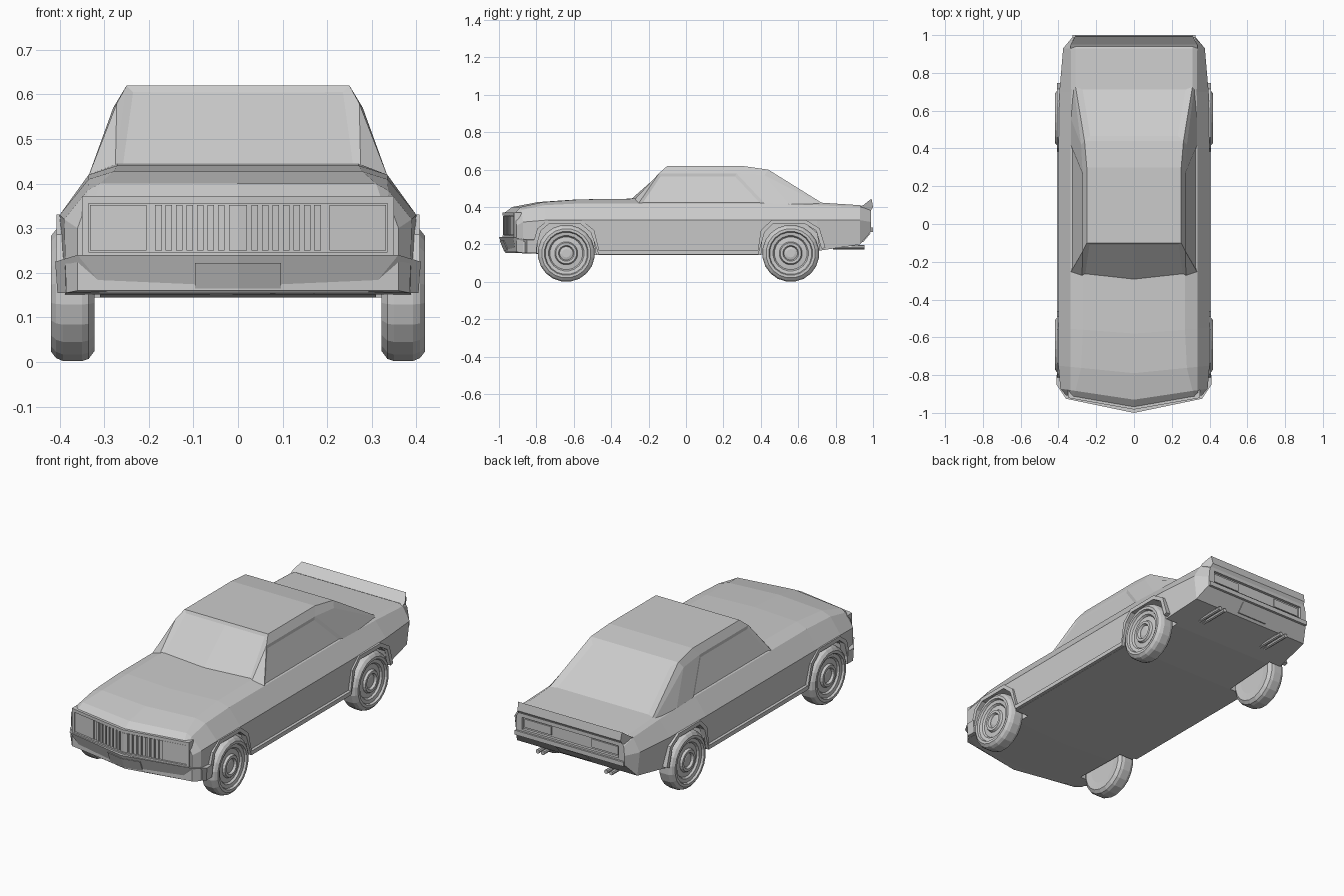
import bpy, bmesh, math
from mathutils import Vector, Matrix

cube = bpy.data.objects.get("Cube")
if cube:
    bpy.data.objects.remove(cube, do_unlink=True)

grey = bpy.data.materials.new("plain_grey")
grey.use_nodes = True
grey.diffuse_color = (0.6, 0.6, 0.6, 1)
grey.node_tree.nodes["Principled BSDF"].inputs["Base Color"].default_value = (0.6, 0.6, 0.6, 1)


def mirror(bm):
    """Copy the left half to the right and weld the centre line."""
    flat = [f for f in bm.faces if all(abs(v.co.x) < 1e-4 for v in f.verts)]
    bmesh.ops.delete(bm, geom=flat, context='FACES_ONLY')
    copy = bmesh.ops.duplicate(bm, geom=bm.verts[:] + bm.edges[:] + bm.faces[:])["geom"]
    for item in copy:
        if isinstance(item, bmesh.types.BMVert):
            item.co.x *= -1
    bmesh.ops.reverse_faces(bm, faces=[f for f in copy if isinstance(f, bmesh.types.BMFace)])
    middle = [v for v in bm.verts if abs(v.co.x) < 1e-4]
    bmesh.ops.remove_doubles(bm, verts=middle, dist=1e-4)


def finish(name, bm):
    bmesh.ops.recalc_face_normals(bm, faces=bm.faces[:])
    mesh = bpy.data.meshes.new(name)
    bm.to_mesh(mesh)
    bm.free()
    mesh.materials.append(grey)
    obj = bpy.data.objects.new(name, mesh)
    bpy.context.scene.collection.objects.link(obj)
    return obj


def solid(bm, a, b):
    """Prism between two outlines with equal point counts."""
    va, vb = [bm.verts.new(p) for p in a], [bm.verts.new(p) for p in b]
    bm.faces.new(va)
    bm.faces.new(vb[::-1])
    for i in range(len(va)):
        j = (i + 1) % len(va)
        bm.faces.new((va[i], vb[i], vb[j], va[j]))


def side_prism(bm, outline, x0, x1):
    solid(bm, [(x0, y, z) for y, z in outline], [(x1, y, z) for y, z in outline])


def bar(bm, x0, x1, z0, z1, surface, back, front):
    """Block that follows a surface y = surface(x, z)."""
    corners = [(x0, z0), (x1, z0), (x1, z1), (x0, z1)]
    solid(bm, [(x, surface(x, z) + back, z) for x, z in corners],
          [(x, surface(x, z) + front, z) for x, z in corners])


# Body shell: y, nose sweep, floor z, sill x, crease x z, shoulder x z, top edge x z
stations = [
    (-.90, .07, .16, .36, .36, .30, .34, .355, .32, .37),
    (-.87, .06, .155, .385, .39, .32, .337, .385, .31, .40),
    (-.75, .04, .15, .39, .40, .33, .335, .41, .28, .427),
    (-.55, .03, .145, .39, .40, .33, .335, .42, .27, .441),
    (-.25, .03, .145, .39, .40, .33, .335, .42, .27, .445),
    (.40, 0, .145, .39, .40, .33, .335, .42, .27, .445),
    (.70, 0, .165, .385, .395, .33, .332, .41, .31, .425),
    (.93, 0, .20, .36, .375, .33, .335, .40, .31, .41),
    (.99, 0, .27, .325, .325, .32, .32, .37, .31, .385),
]
bm = bmesh.new()
rings = []
for y, sweep, zb, xr, xc, zc, xs, zs, xh, zh in stations:
    half = [(0, zb), (xr, zb), (xc, zc), (xs, zs), (xh, zh), (0, zh)]
    loop = half + [(-x, z) for x, z in half[-2:0:-1]]
    rings.append([bm.verts.new((x, y - sweep * (1 - abs(x) / .4), z)) for x, z in loop])
for r, s in zip(rings, rings[1:]):
    for i in range(len(r)):
        j = (i + 1) % len(r)
        bm.faces.new((r[i], r[j], s[j], s[i]))
for r in (rings[0], rings[-1]):
    bm.faces.new(r[:6])
    bm.faces.new(r[5:] + r[:1])
body = finish("body", bm)

# Wheel wells and tail panel recess cut from the body
axles = {"front_wheels": -.64, "rear_wheels": .56}
bm = bmesh.new()
for y in axles.values():
    well = [(-.165, .05), (-.15, .26), (-.10, .31), (.08, .31), (.14, .26), (.175, .05)]
    side_prism(bm, [(y + dy, z) for dy, z in well], .31, .6)
mirror(bm)
solid(bm, [(-.29, .975, .30), (.29, .975, .30), (.29, .975, .365), (-.29, .975, .365)],
      [(-.29, 1.1, .30), (.29, 1.1, .30), (.29, 1.1, .365), (-.29, 1.1, .365)])
cutter = finish("recess_cutter", bm)
cutter.hide_render = True
cut = body.modifiers.new("recesses", 'BOOLEAN')
cut.operation, cut.solver, cut.object = 'DIFFERENCE', 'EXACT', cutter
bpy.context.view_layer.objects.active = body
bpy.ops.object.modifier_apply(modifier=cut.name)
bpy.data.objects.remove(cutter, do_unlink=True)

# Cabin: columns of belt, window top and roof edge, with inset windows
columns = [
    ((.338, -.26, .41), (.272, -.145, .58), (.25, -.10, .62)),
    ((.338, .43, .41), (.272, .27, .58), (.25, .30, .62)),
    ((.335, .56, .41), (.28, .42, .57), (.262, .44, .60)),
    ((.33, .73, .40), (.32, .73, .412), (.31, .73, .42)),
]
bm = bmesh.new()
cols = [[bm.verts.new(p) for p in c + ((0, c[2][1], c[2][2]),)] for c in columns]
for c, d in zip(cols, cols[1:]):
    for i in range(3):
        bm.faces.new((c[i], d[i], d[i + 1], c[i + 1]))
corner, centre = bm.verts.new((.275, -.275, .44)), bm.verts.new((0, -.305, .44))
belt, mid, top, ridge = cols[0]
bm.faces.new((centre, corner, top, ridge))
bm.faces.new((corner, belt, mid))
bm.faces.new((corner, mid, top))
mirror(bm)
bmesh.ops.recalc_face_normals(bm, faces=bm.faces[:])
quads = [(f, f.normal.copy(), f.calc_center_median()) for f in bm.faces if len(f.verts) == 4]
windscreen = [f for f, n, c in quads if n.y < -.5]
rear_glass = [f for f, n, c in quads if n.y > .3 and abs(n.x) < .2 and c.y > .5]
side_glass = [f for f, n, c in quads if abs(n.x) > .7 and c.y < .25 and c.z < .54]
for glass, rim in ((windscreen, .016), (rear_glass, .035), (side_glass, .016)):
    bmesh.ops.inset_region(bm, faces=glass, thickness=rim, depth=-.006, use_even_offset=True)
finish("cabin", bm)


# Grille, lamp panels and surround on the swept nose
def nose(x, z):
    return -.97 + .175 * x


bm = bmesh.new()
bar(bm, 0, .34, .355, .372, nose, .03, -.012)
bar(bm, 0, .34, .235, .247, nose, .03, -.012)
bar(bm, .335, .35, .235, .372, nose, .03, -.010)
finish_parts = [("nose_surround", bm)]
bm = bmesh.new()
bar(bm, 0, .02, .25, .352, nose, .01, -.008)
for i in range(7):
    x = .030 + i * .0235
    bar(bm, x, x + .015, .25, .352, nose, .01, -.008)
finish_parts.append(("grille_bars", bm))
bm = bmesh.new()
bar(bm, .205, .332, .25, .352, nose, .01, -.007)
finish_parts.append(("headlamp_panels", bm))

# Front bumper and number plate
bm = bmesh.new()
plan_top = [(0, -1), (.36, -.925), (.41, -.85), (.41, -.80), (0, -.80)]
plan_low = [(0, -.965), (.29, -.91), (.405, -.85), (.405, -.80), (0, -.80)]
solid(bm, [(x, y, .155) for x, y in plan_low],
      [(x, y, .24 if x < .4 else .225) for x, y in plan_top])
finish_parts.append(("front_bumper", bm))
bm = bmesh.new()
bar(bm, 0, .097, .165, .222, lambda x, z: -.965 - .41 * (z - .155) + .2 * x, .01, -.004)
finish_parts.append(("front_plate", bm))

# Tail: spoiler, lamps, bumper, plate and exhausts
bm = bmesh.new()
lip = [(.92, .395), (.95, .412), (.992, .445), (1, .40), (.985, .375)]
solid(bm, [(0, y, z) for y, z in lip], [(.335 - max(0, y - .95) * .55, y, z) for y, z in lip])
finish_parts.append(("spoiler", bm))
bm = bmesh.new()
bar(bm, .12, .28, .31, .355, lambda x, z: .975, -.005, .006)
finish_parts.append(("tail_lamps", bm))
bm = bmesh.new()
bar(bm, 0, .325, .266, .29, lambda x, z: 1, -.04, 0)
finish_parts.append(("rear_bumper", bm))
bm = bmesh.new()
bar(bm, 0, .09, .212, .258, lambda x, z: .93 + (z - .20) * .857, -.01, .006)
finish_parts.append(("rear_plate", bm))
bm = bmesh.new()
for x in (.19, .22):
    place = Matrix.Translation((x, .87, .185)) @ Matrix.Rotation(math.pi / 2, 4, 'X')
    bmesh.ops.create_cone(bm, cap_ends=True, segments=8, radius1=.011, radius2=.011,
                          depth=.17, matrix=place)
finish_parts.append(("exhaust_pipes", bm))

# Arch lips joined by the sill strip
path = [Vector(p) for p in (
    (-.808, .20), (-.785, .28), (-.735, .32), (-.56, .32), (-.50, .27), (-.465, .157),
    (.385, .157), (.41, .27), (.46, .32), (.64, .32), (.705, .28), (.735, .18))]
outer, inner = [], []
for i, p in enumerate(path):
    t = (path[min(i + 1, len(path) - 1)] - path[max(i - 1, 0)]).normalized()
    n = Vector((-t.y, t.x)) * .011
    outer.append(p + n)
    inner.append(p - n)
bm = bmesh.new()
for i in range(len(path) - 1):
    side_prism(bm, [outer[i], outer[i + 1], inner[i + 1], inner[i]], .375, .407)
finish_parts.append(("arch_and_sill_trim", bm))

# Wheels: turned tyre and rim profile as (x, radius)
profile = [(.325, .09), (.322, .13), (.335, .148), (.35, .153), (.392, .153), (.408, .146),
           (.419, .132), (.419, .118), (.408, .113), (.405, .095), (.395, .088),
           (.398, .062), (.410, .056), (.410, .042), (.398, .036), (.402, .022)]
SIDES = 20
for name, y in axles.items():
    bm = bmesh.new()
    spokes = []
    for k in range(SIDES):
        a = 2 * math.pi * (k + .5) / SIDES
        spokes.append([bm.verts.new((x, y + r * math.cos(a), .153 + r * math.sin(a)))
                       for x, r in profile])
    for k in range(SIDES):
        s, t = spokes[k], spokes[(k + 1) % SIDES]
        for i in range(len(profile) - 1):
            bm.faces.new((s[i], t[i], t[i + 1], s[i + 1]))
    bm.faces.new([s[0] for s in spokes])
    bm.faces.new([s[-1] for s in spokes])
    finish_parts.append((name, bm))

for name, bm in finish_parts:
    mirror(bm)
    finish(name, bm)
